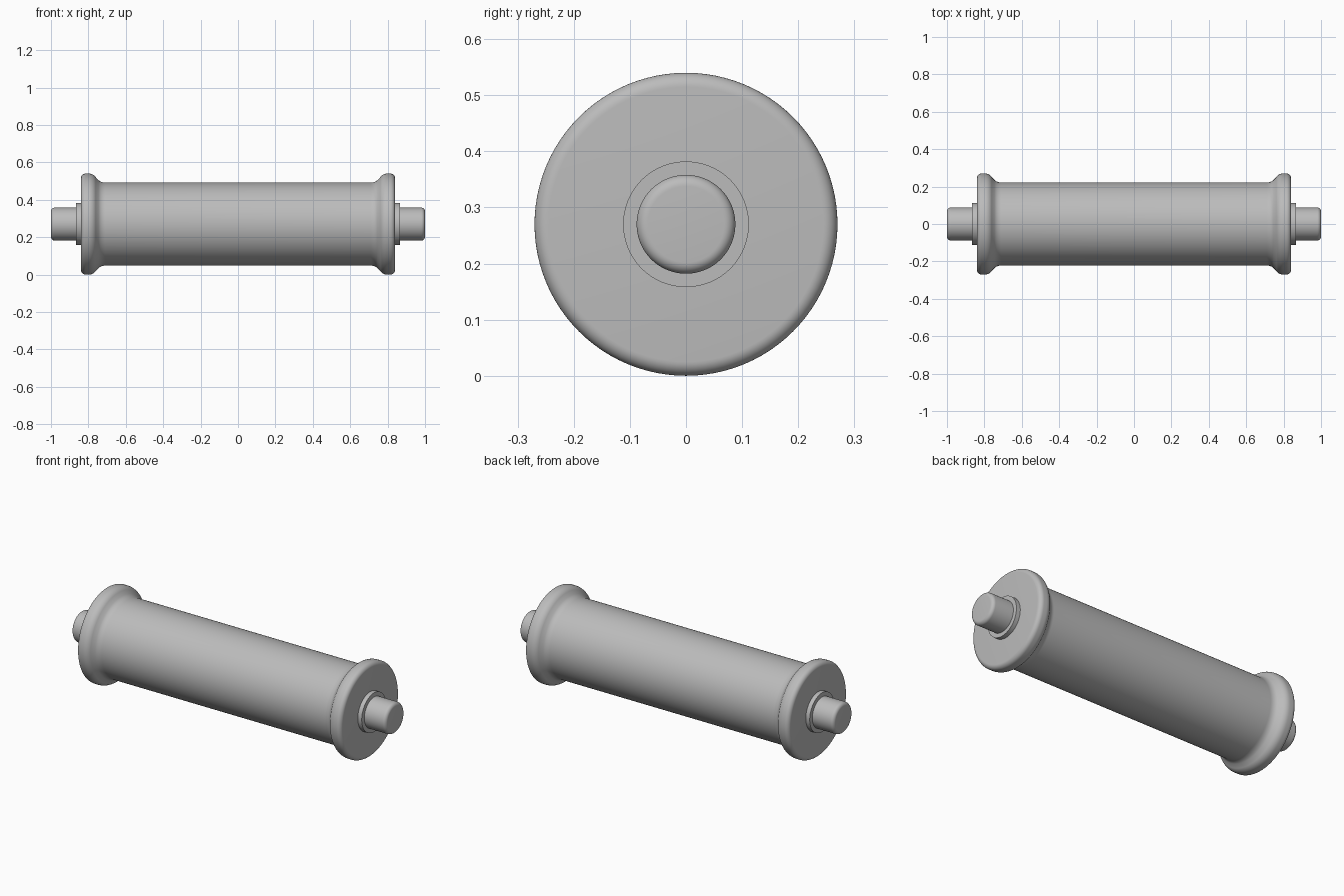
import bpy, bmesh
from math import sin, cos, pi, radians

cube = bpy.data.objects.get("Cube")
if cube:
    bpy.data.objects.remove(cube)

AXIS_Z = 0.27
SEGMENTS = 96

grey = bpy.data.materials.new("plain grey")
grey.use_nodes = True
colour = (0.5, 0.5, 0.5, 1)
grey.diffuse_color = colour
grey.node_tree.nodes["Principled BSDF"].inputs["Base Color"].default_value = colour


def arc(cx, cr, rx, rr, start, end, steps=8):
    """Points (x, radius) along an elliptical arc, angles in degrees."""
    angles = [radians(start + (end - start) * i / steps) for i in range(steps + 1)]
    return [(cx + rx * cos(a), cr + rr * sin(a)) for a in angles]


def lathe(name, profile):
    """Spin an (x, radius) profile round the roller axis and cap both ends."""
    bm = bmesh.new()
    rings = [[bm.verts.new((x, r * cos(2 * pi * i / SEGMENTS),
                            AXIS_Z + r * sin(2 * pi * i / SEGMENTS)))
              for i in range(SEGMENTS)] for x, r in profile]
    for a, b in zip(rings, rings[1:]):
        for i in range(SEGMENTS):
            j = (i + 1) % SEGMENTS
            bm.faces.new((a[i], a[j], b[j], b[i]))
    bm.faces.new(rings[0])
    bm.faces.new(rings[-1])
    bmesh.ops.recalc_face_normals(bm, faces=bm.faces)
    mesh = bpy.data.meshes.new(name)
    bm.to_mesh(mesh)
    bm.free()
    mesh.materials.append(grey)
    obj = bpy.data.objects.new(name, mesh)
    bpy.context.collection.objects.link(obj)
    bpy.ops.object.select_all(action='DESELECT')
    obj.select_set(True)
    bpy.context.view_layer.objects.active = obj
    bpy.ops.object.shade_smooth_by_angle(angle=radians(35))


def symmetric(half):
    """Mirror a half profile running from the middle to the +x end."""
    return [(-x, r) for x, r in reversed(half)] + half


# Barrel flaring through a concave fillet into rounded flanges
half_roller = (arc(0.71, 0.252, 0.043, 0.03, -90, -30)
               + arc(0.797, 0.225, 0.045, 0.045, 150, 90)
               + arc(0.815, 0.245, 0.025, 0.025, 90, 0))
lathe("roller_body", symmetric(half_roller))

# Thin collars and the round-edged axle stubs at both ends
lathe("axle_collars", symmetric([(0.865, 0.112)]))
lathe("axle", symmetric(arc(0.98, 0.068, 0.02, 0.02, 90, 0)))
